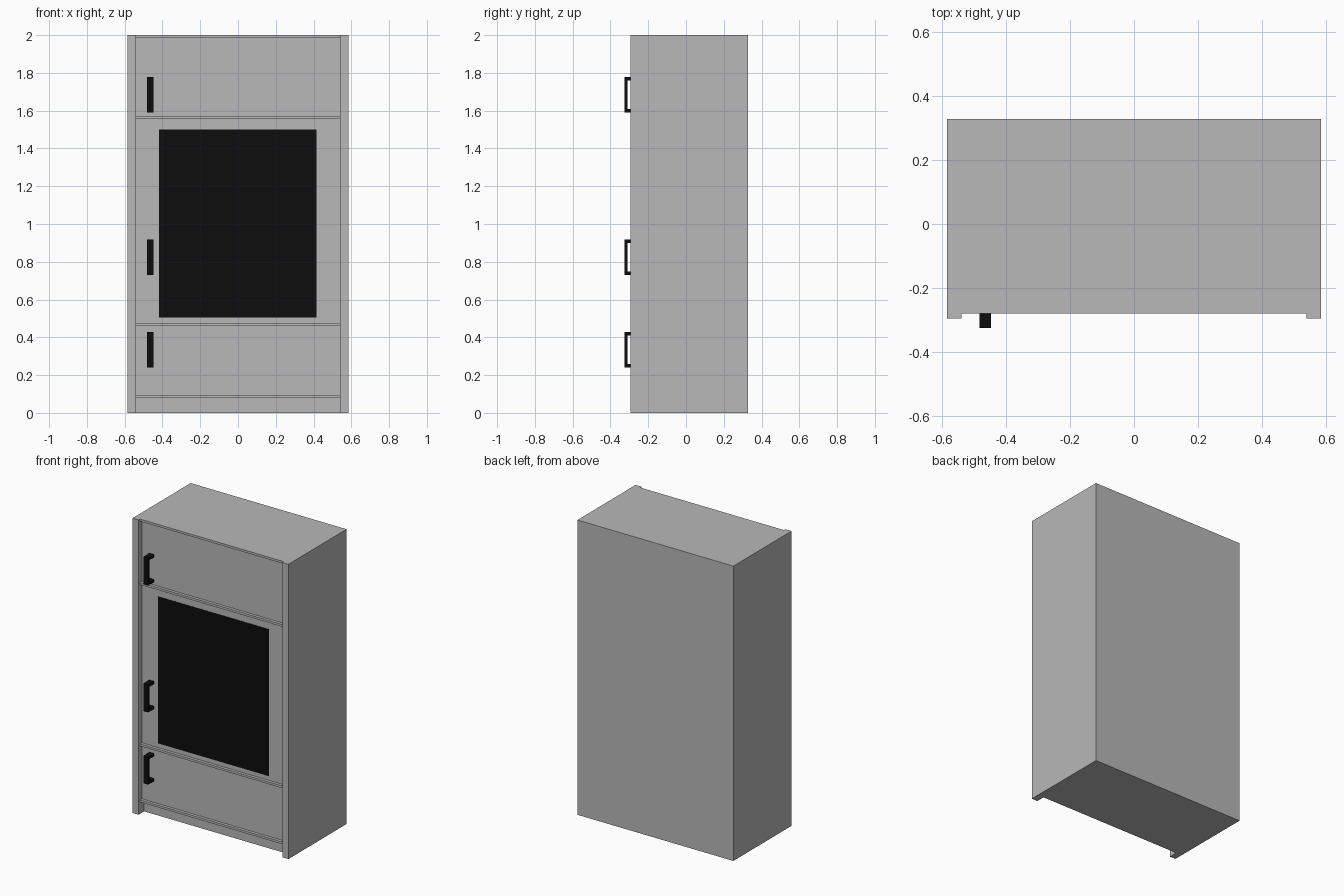
import bpy
import bmesh

if "Cube" in bpy.data.objects:
    bpy.data.objects.remove(bpy.data.objects["Cube"], do_unlink=True)


def make_material(name, colour):
    mat = bpy.data.materials.new(name)
    mat.use_nodes = True
    mat.diffuse_color = colour
    mat.node_tree.nodes["Principled BSDF"].inputs["Base Color"].default_value = colour
    return mat


GREY = make_material("cabinet grey", (0.48, 0.48, 0.48, 1))
BLACK = make_material("matte black", (0.004, 0.004, 0.004, 1))


def make_boxes(name, boxes, mat):
    """One object from boxes, each given as its x, y and z ranges."""
    bm = bmesh.new()
    for ranges in boxes:
        cube = bmesh.ops.create_cube(bm, size=1)
        for v in cube["verts"]:
            v.co = [lo if c < 0 else hi for c, (lo, hi) in zip(v.co, ranges)]
    mesh = bpy.data.meshes.new(name)
    bm.to_mesh(mesh)
    bm.free()
    mesh.materials.append(mat)
    obj = bpy.data.objects.new(name, mesh)
    bpy.context.collection.objects.link(obj)
    return obj


HALF, INNER = 0.585, 0.54
FRONT, BACK = -0.295, 0.328
RAIL, DOOR, KICK = -0.28, -0.26, -0.235
HEIGHT, RAIL_H = 2.0, 0.015
inside = (-INNER, INNER)

# Side panels, standing proud of the front
make_boxes("left_side_panel", [((INNER, HALF), (FRONT, BACK), (0, HEIGHT))], GREY)
make_boxes("right_side_panel", [((-HALF, -INNER), (FRONT, BACK), (0, HEIGHT))], GREY)

# Shelf edges between the doors
rail_bottoms = [0.08, 0.46, 1.555, HEIGHT - RAIL_H]
for name, z in zip(("bottom", "lower", "upper", "top"), rail_bottoms):
    make_boxes(name + "_shelf", [(inside, (RAIL, BACK), (z, z + RAIL_H))], GREY)

# Recessed plinth
make_boxes("plinth", [(inside, (KICK, BACK), (0, rail_bottoms[0]))], GREY)

# Doors, each filling the bay between two shelves, with a handle
handle_bottoms = [0.24, 0.73, 1.59]
for i, name in enumerate(("lower", "middle", "upper")):
    low, high = rail_bottoms[i] + RAIL_H, rail_bottoms[i + 1]
    make_boxes(name + "_door", [(inside, (DOOR, BACK), (low, high))], GREY)

    # Handle: a grip bar on two arms
    z0 = handle_bottoms[i]
    z1 = z0 + 0.187
    x, arm = (-0.483, -0.447), 0.018
    make_boxes(name + "_handle", [
        (x, (-0.325, -0.311), (z0, z1)),
        (x, (-0.311, DOOR), (z0, z0 + arm)),
        (x, (-0.311, DOOR), (z1 - arm, z1)),
    ], BLACK)

# Dark glass on the middle door
make_boxes("glass_panel", [((-0.418, 0.415), (DOOR - 0.003, DOOR), (0.505, 1.5))], BLACK)
